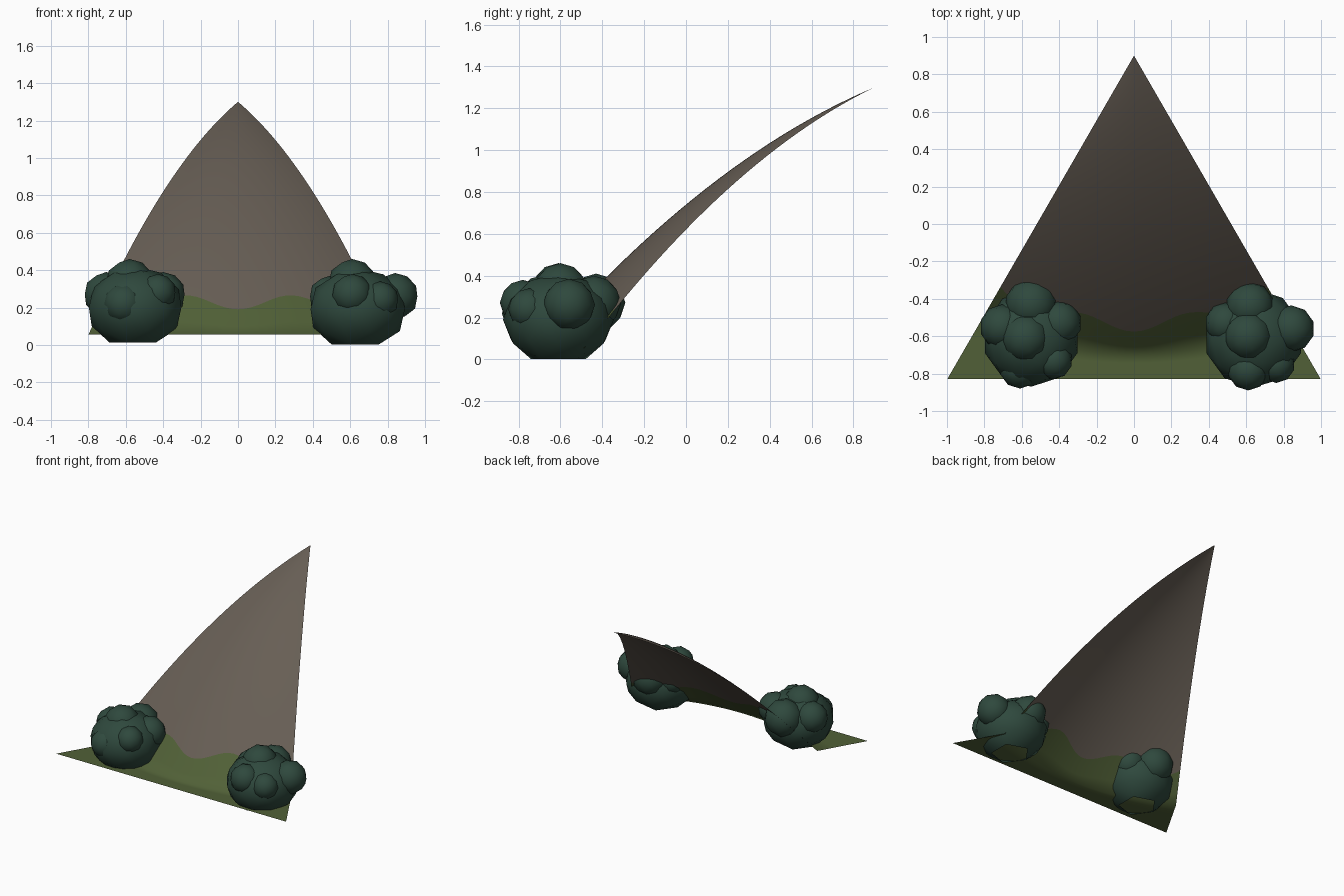
import bpy, bmesh, math
from mathutils import Matrix, Vector

cube = bpy.data.objects.get("Cube")
if cube:
    bpy.data.objects.remove(cube, do_unlink=True)


def material(name, rgb):
    m = bpy.data.materials.new(name)
    m.use_nodes = True
    m.diffuse_color = (*rgb, 1)
    m.node_tree.nodes["Principled BSDF"].inputs["Base Color"].default_value = (*rgb, 1)
    return m


ROCK = material("brown rock", (0.135, 0.112, 0.090))
GRASS = material("olive grass", (0.082, 0.118, 0.038))
LEAF = material("dark green leaves", (0.028, 0.066, 0.047))


def finish(bm, name, mats):
    me = bpy.data.meshes.new(name)
    for f in bm.faces:
        f.smooth = True
    bm.to_mesh(me)
    bm.free()
    for m in mats:
        me.materials.append(m)
    ob = bpy.data.objects.new(name, me)
    bpy.context.collection.objects.link(ob)
    return ob


# Hillside: a triangular sheet whose height falls with distance from the tip
TIP_Y, FRONT_Y, GROUND, FOOT = 0.9, -0.83, 0.055, 1.6
COLS, ROCK_ROWS, SLOPE_ROWS, FLAT_ROWS = 40, 24, 3, 3


def height(r):
    return max(GROUND, 1.3 - 0.42 * r - 0.225 * r * r)


def radii(a):
    """Row distances along one ray: rock, wavy grass line, foot, front edge."""
    wave = 1.44 + 0.035 * math.cos(15.7 * a)
    edge = (TIP_Y - FRONT_Y) / math.cos(a)
    rows = [wave * i / ROCK_ROWS for i in range(1, ROCK_ROWS + 1)]
    rows += [wave + (FOOT - wave) * i / SLOPE_ROWS for i in range(1, SLOPE_ROWS + 1)]
    rows += [FOOT + (edge - FOOT) * i / FLAT_ROWS for i in range(1, FLAT_ROWS + 1)]
    return rows


bm = bmesh.new()
tip = bm.verts.new((0, TIP_Y, height(0)))
rays = []
for c in range(COLS + 1):
    a = math.radians(-30 + 60 * c / COLS)
    rays.append([bm.verts.new((r * math.sin(a), TIP_Y - r * math.cos(a), height(r)))
                 for r in radii(a)])
for p, q in zip(rays, rays[1:]):
    bm.faces.new((tip, p[0], q[0]))
    for i in range(len(p) - 1):
        f = bm.faces.new((p[i], p[i + 1], q[i + 1], q[i]))
        f.material_index = int(i >= ROCK_ROWS - 1)
finish(bm, "hillside", [ROCK, GRASS])


# Bushes: an open-bottomed body with smaller lumps pushed into it
def ball(bm, centre, size):
    mat = Matrix.Translation(centre) @ Matrix.Diagonal((*size, 1))
    return bmesh.ops.create_icosphere(bm, subdivisions=2, radius=1, matrix=mat)["verts"]


def bush(name, centre, radius, lumps):
    bm = bmesh.new()
    body = ball(bm, centre, (radius, radius, 0.22))
    bm.verts.remove(min(body, key=lambda v: v.co.z))
    for x, y, z, r in lumps:
        ball(bm, Vector(centre) + Vector((x, y, z)), (r, r, r))
    finish(bm, name, [LEAF])


bush("left_bush", (0.64, -0.61, 0.19), 0.265, [
    (-0.03, 0.01, 0.14, 0.13), (0.2, 0.05, 0.07, 0.125),
    (-0.02, 0.17, 0.08, 0.13), (-0.03, -0.17, 0.08, 0.11),
    (-0.15, 0.08, 0.07, 0.11), (0.12, -0.14, 0.05, 0.1)])
bush("right_bush", (-0.55, -0.61, 0.2), 0.26, [
    (-0.03, 0, 0.13, 0.13), (0, 0.18, 0.07, 0.14),
    (-0.155, 0.06, 0.07, 0.12), (0.15, 0.08, 0.07, 0.12),
    (-0.06, -0.16, 0.02, 0.11), (0.12, -0.12, 0.08, 0.1)])
